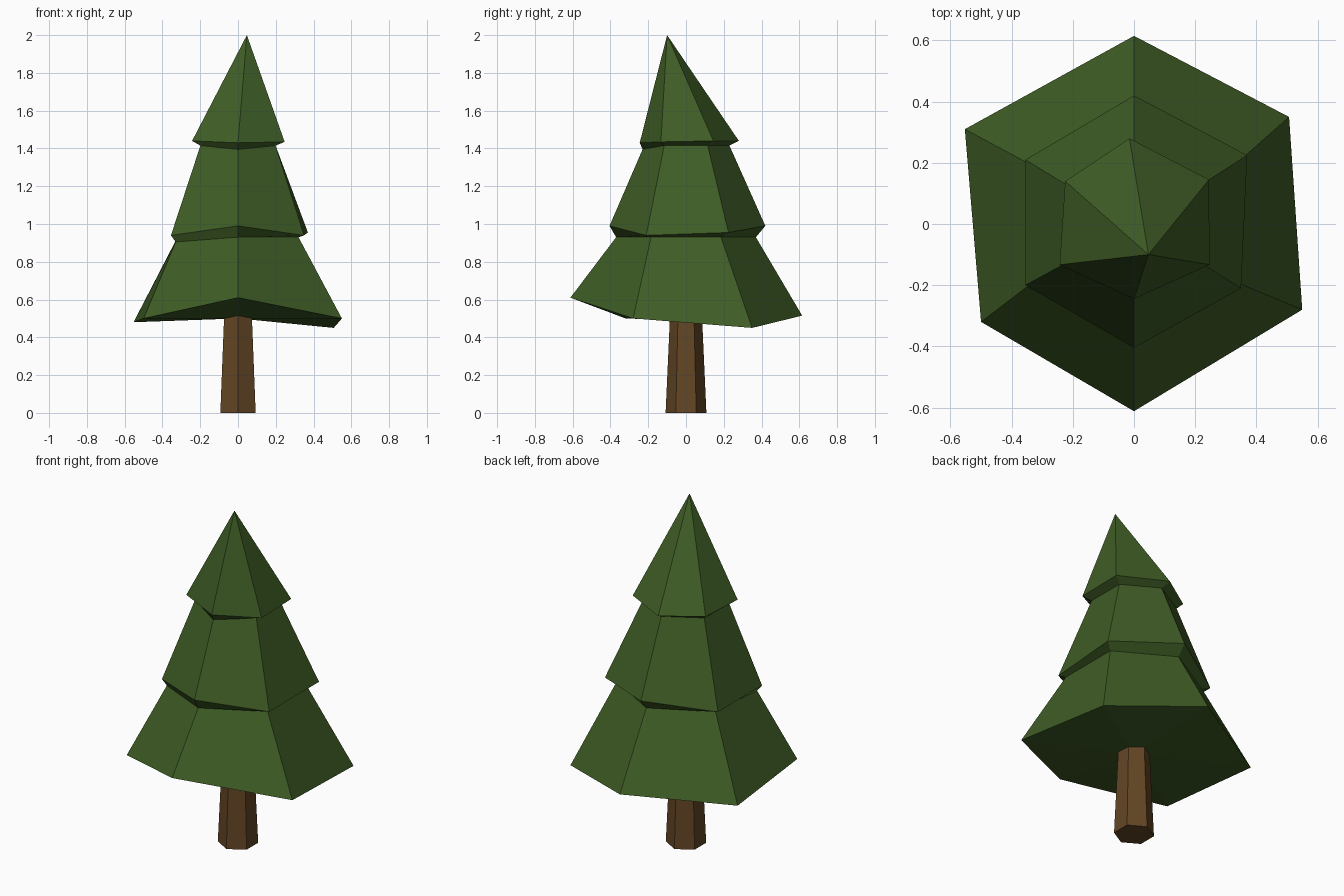
import bpy, bmesh, math

if "Cube" in bpy.data.objects:
    bpy.data.objects.remove(bpy.data.objects["Cube"])


def material(name, rgb):
    m = bpy.data.materials.new(name)
    m.diffuse_color = (*rgb, 1)
    m.use_nodes = True
    m.node_tree.nodes["Principled BSDF"].inputs["Base Color"].default_value = m.diffuse_color
    return m


def loft(name, rings, mat, bottom=None, tip=None):
    """Skin a stack of six-sided rings; close ends with a point or a flat cap."""
    bm = bmesh.new()
    loops = [[bm.verts.new(p) for p in ring] for ring in rings]
    n = len(loops[0])
    for a, b in zip(loops, loops[1:]):
        for i in range(n):
            j = (i + 1) % n
            bm.faces.new((a[i], a[j], b[j], b[i]))
    for loop, point in ((loops[0], bottom), (loops[-1], tip)):
        if point:
            c = bm.verts.new(point)
            for i in range(n):
                bm.faces.new((loop[i], loop[(i + 1) % n], c))
        else:
            bm.faces.new(loop)
    bmesh.ops.recalc_face_normals(bm, faces=bm.faces[:])
    me = bpy.data.meshes.new(name)
    bm.to_mesh(me)
    bm.free()
    me.materials.append(mat)
    ob = bpy.data.objects.new(name, me)
    bpy.context.collection.objects.link(ob)
    return ob


def hexagon(r, z):
    """Ring starting at the front (-y), going counter-clockwise."""
    out = []
    for i in range(6):
        a = math.radians(-90 + 60 * i)
        out.append((r * math.cos(a), r * math.sin(a), z))
    return out


green = material("needle green", (0.05, 0.11, 0.019))
brown = material("bark brown", (0.125, 0.061, 0.018))

# Trunk: tapered hexagonal post
loft("trunk", [hexagon(0.108, 0), hexagon(0.084, 0.53)], brown)

# Foliage: three slightly irregular skirts, alternating wide rims and tucked necks
lower_rim = [(0, -0.612, 0.61), (0.55, -0.28, 0.50), (0.507, 0.35, 0.45),
             (0, 0.615, 0.515), (-0.553, 0.31, 0.48), (-0.50, -0.32, 0.50)]
lower_neck = hexagon(0.37, 0.93)
lower_neck[5] = (-0.33, -0.19, 0.905)
middle_rim = [(0, -0.405, 0.99), (0.35, -0.21, 0.94), (0.37, 0.225, 0.955),
              (0, 0.42, 0.99), (-0.355, 0.21, 0.94), (-0.355, -0.20, 0.94)]
middle_neck = hexagon(0.23, 1.415)
middle_neck[0] = (0, -0.23, 1.395)
upper_rim = [(0, -0.245, 1.43), (0.247, -0.133, 1.435), (0.245, 0.145, 1.44),
             (-0.015, 0.28, 1.44), (-0.225, 0.14, 1.44), (-0.243, -0.133, 1.44)]
loft("foliage", [lower_rim, lower_neck, middle_rim, middle_neck, upper_rim],
     green, bottom=(0, 0, 0.50), tip=(0.047, -0.10, 2.0))
